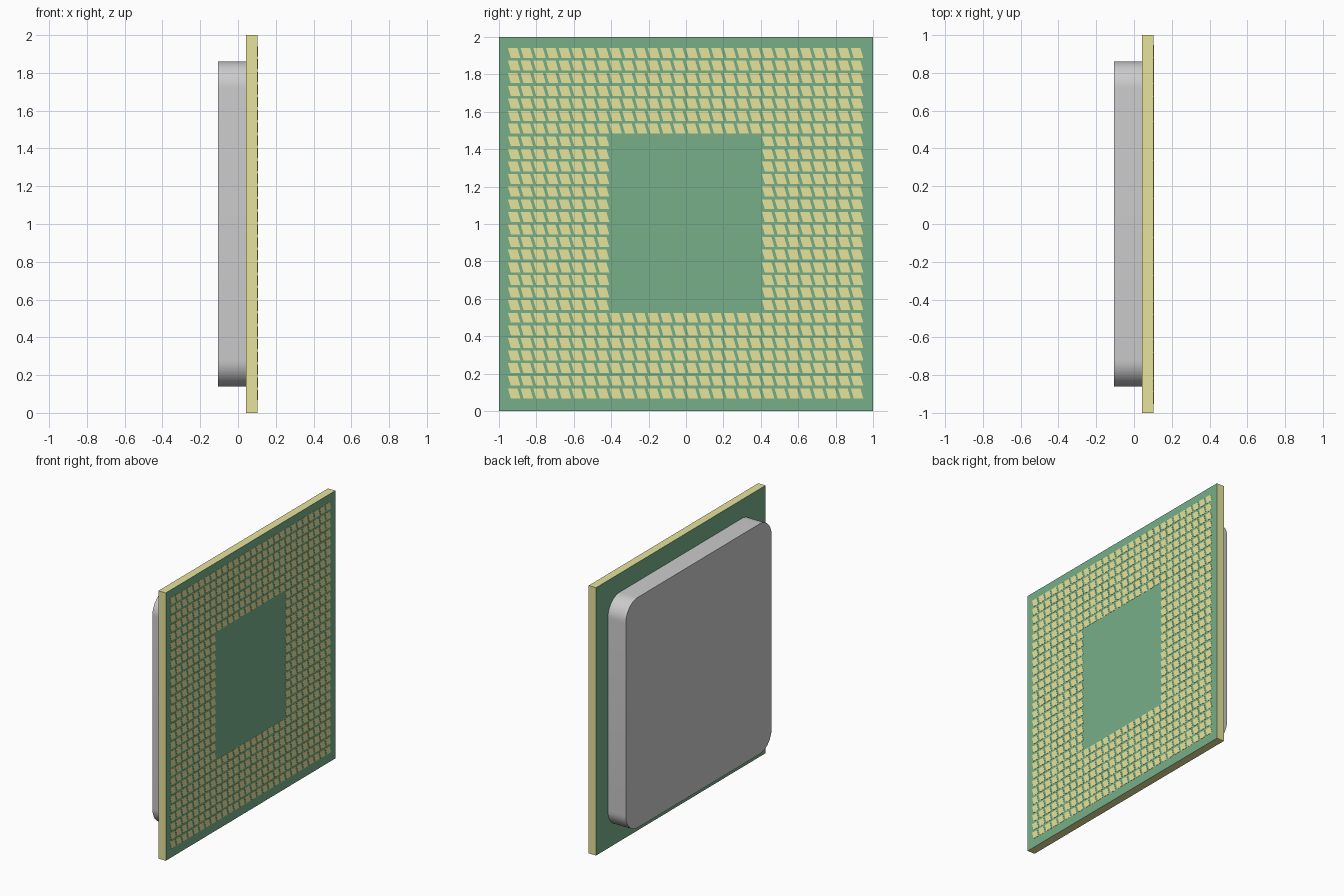
import bpy, bmesh, math

if "Cube" in bpy.data.objects:
    bpy.data.objects.remove(bpy.data.objects["Cube"])

def material(name, color):
    m = bpy.data.materials.new(name)
    m.diffuse_color = (*color, 1)
    m.use_nodes = True
    m.node_tree.nodes["Principled BSDF"].inputs["Base Color"].default_value = m.diffuse_color
    return m

green = material("green_laminate", (0.18, 0.43, 0.25))
gold = material("gold", (0.80, 0.77, 0.33))

def make(name, bm, mats=()):
    bmesh.ops.recalc_face_normals(bm, faces=bm.faces)
    me = bpy.data.meshes.new(name)
    bm.to_mesh(me)
    bm.free()
    for m in mats:
        me.materials.append(m)
    ob = bpy.data.objects.new(name, me)
    bpy.context.collection.objects.link(ob)
    return ob

def prism(bm, outline, x0, x1):
    """Extrude a (y, z) outline along x from x0 to x1."""
    face = bm.faces.new([bm.verts.new((x0, y, z)) for y, z in outline])
    ext = bmesh.ops.extrude_face_region(bm, geom=[face])
    for v in ext["geom"]:
        if isinstance(v, bmesh.types.BMVert):
            v.co.x = x1

# Board: green on both broad faces, gold on the rim
X_LID, X_BACK, X_FRONT, X_PAD = -0.105, 0.043, 0.1035, 0.105
bm = bmesh.new()
prism(bm, [(-1, 0), (1, 0), (1, 2), (-1, 2)], X_BACK, X_FRONT)
bm.normal_update()
for f in bm.faces:
    f.material_index = 0 if abs(f.normal.x) > 0.5 else 1
make("circuit_board", bm, (green, gold))

# Heat spreader lid with rounded corners
half, radius, steps = 0.86, 0.14, 12
outline = []
for k, (sy, sz) in enumerate([(1, 1), (-1, 1), (-1, -1), (1, -1)]):
    for i in range(steps + 1):
        a = math.pi / 2 * (k + i / steps)
        outline.append((sy * (half - radius) + radius * math.cos(a),
                        1 + sz * (half - radius) + radius * math.sin(a)))
bm = bmesh.new()
prism(bm, outline, X_LID, X_BACK)
lid = make("heat_spreader_lid", bm)
bpy.context.view_layer.objects.active = lid
lid.select_set(True)
bpy.ops.object.shade_smooth_by_angle(angle=math.radians(30))

# Slanted contact pads: 28 x 28 grid with an empty centre
N, Y0, Z0 = 28, -0.952, 0.068
PITCH_Y, PITCH_Z = 0.0679, 0.0674
W, H, SLANT = 0.051, 0.053, 0.0155
bm = bmesh.new()
for row in range(N):
    for col in range(N):
        if 7 <= row < 21 and 8 <= col < 20:
            continue
        y, z = Y0 + col * PITCH_Y, Z0 + row * PITCH_Z
        prism(bm, [(y + SLANT, z), (y + SLANT + W, z),
                   (y + W, z + H), (y, z + H)], X_FRONT, X_PAD)
make("contact_pads", bm, (gold,))
